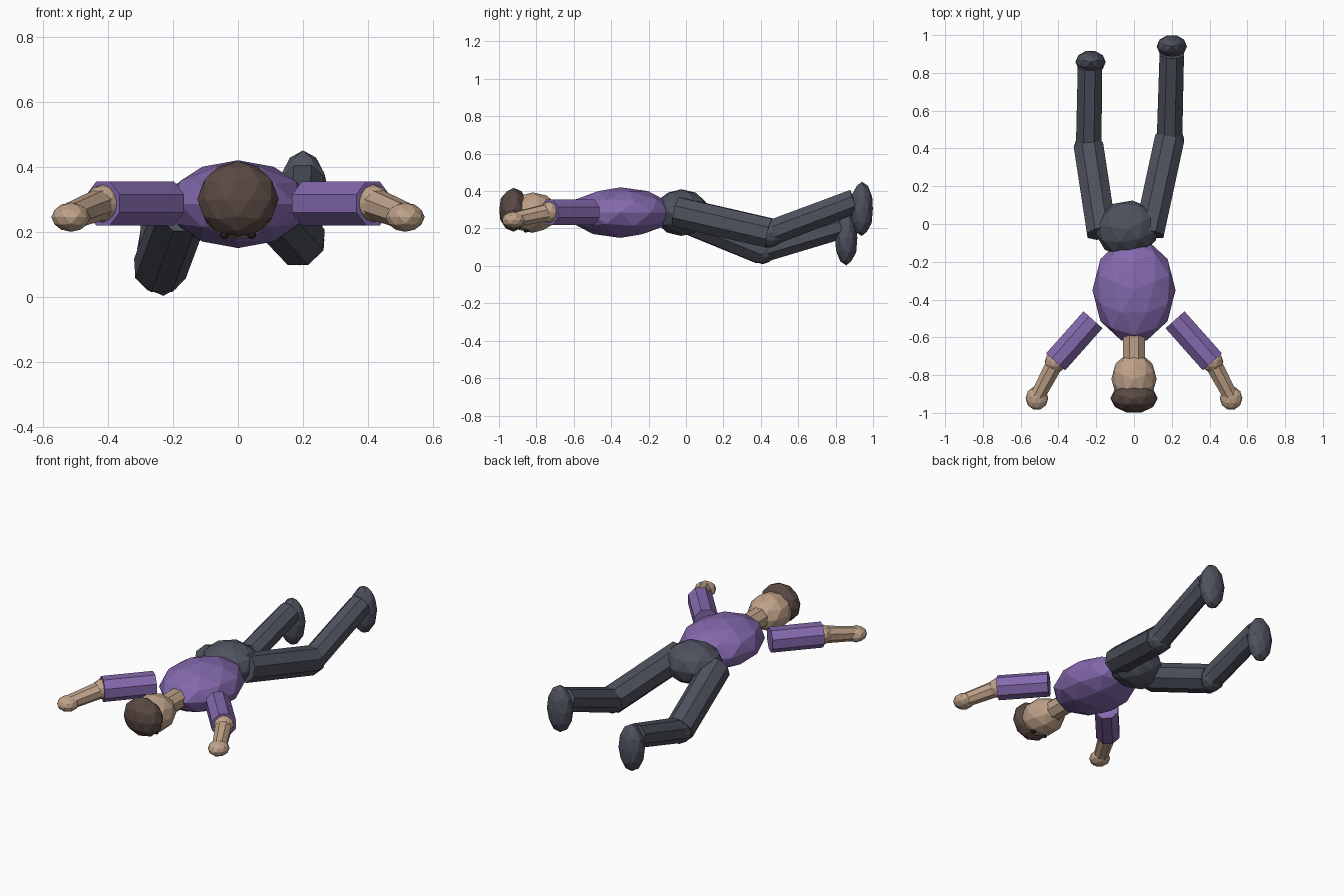
import bpy, bmesh
from math import radians
from mathutils import Matrix, Vector

cube = bpy.data.objects.get("Cube")
if cube:
    bpy.data.objects.remove(cube, do_unlink=True)


def material(name, rgb):
    m = bpy.data.materials.new(name)
    m.use_nodes = True
    m.diffuse_color = (*rgb, 1)
    m.node_tree.nodes["Principled BSDF"].inputs["Base Color"].default_value = (*rgb, 1)
    return m


PURPLE = material("purple_shirt", (0.23, 0.14, 0.42))
GREY = material("dark_grey_trousers", (0.076, 0.084, 0.11))
SKIN = material("skin", (0.52, 0.36, 0.25))
BROWN = material("brown_hair", (0.10, 0.066, 0.056))
DARK = material("dark_eye", (0.02, 0.016, 0.014))


def finish(name, bm, mat):
    mesh = bpy.data.meshes.new(name)
    bm.to_mesh(mesh)
    bm.free()
    mesh.materials.append(mat)
    obj = bpy.data.objects.new(name, mesh)
    bpy.context.collection.objects.link(obj)
    return obj


def ball(name, centre, radii, mat, turn=0):
    """Faceted ellipsoid."""
    bm = bmesh.new()
    bmesh.ops.create_icosphere(bm, subdivisions=2, radius=1)
    bm.transform(Matrix.Translation(centre) @ Matrix.Rotation(radians(turn), 4, "Z")
                 @ Matrix.Diagonal((*radii, 1)) @ Matrix.Rotation(radians(90), 4, "Z"))
    return finish(name, bm, mat)


def limb(name, start, end, r1, r2, mat):
    """Eight-sided rod between two points, with a flat side up."""
    a, b = Vector(start), Vector(end)
    d = b - a
    bm = bmesh.new()
    bmesh.ops.create_cone(bm, cap_ends=True, segments=8, radius1=r1, radius2=r2, depth=d.length)
    bm.transform(Matrix.Translation((a + b) / 2) @ d.to_track_quat("Z", "Y").to_matrix().to_4x4()
                 @ Matrix.Rotation(radians(22.5), 4, "Z"))
    return finish(name, bm, mat)


# Trunk and head
ball("torso", (0, -0.35, 0.285), (0.22, 0.28, 0.135), PURPLE)
ball("pelvis", (-0.035, -0.025, 0.285), (0.17, 0.15, 0.125), GREY, 10)
limb("neck", (0, -0.58, 0.285), (0, -0.73, 0.285), 0.063, 0.063, SKIN)
ball("head", (0, -0.82, 0.285), (0.12, 0.14, 0.108), SKIN)
ball("hair", (0, -0.922, 0.3), (0.125, 0.08, 0.117), BROWN)

# Arms and eyes, mirrored
for side, s in (("left", 1), ("right", -1)):
    elbow = (s * 0.415, -0.73, 0.287)
    wrist = (s * 0.51, -0.91, 0.25)
    ball(side + "_eye", (s * 0.042, -0.855, 0.19), (0.014, 0.014, 0.012), DARK)
    limb(side + "_sleeve", (s * 0.217, -0.507, 0.287), elbow, 0.073, 0.073, PURPLE)
    ball(side + "_elbow", elbow, (0.058, 0.058, 0.058), SKIN)
    limb(side + "_forearm", elbow, wrist, 0.05, 0.042, SKIN)
    ball(side + "_hand", (s * 0.514, -0.922, 0.245), (0.06, 0.063, 0.045), SKIN)

# Legs, each in its own pose: hip, knee, ankle, foot
poses = {
    "left": ((0.08, -0.05, 0.29), (0.188, 0.45, 0.175), (0.2, 0.9, 0.345), (0.2, 0.94, 0.305)),
    "right": ((-0.17, -0.05, 0.275), (-0.24, 0.41, 0.087), (-0.233, 0.83, 0.21), (-0.23, 0.857, 0.148)),
}
for side, (hip, knee, ankle, foot) in poses.items():
    limb(side + "_thigh", hip, knee, 0.085, 0.085, GREY)
    ball(side + "_knee", knee, (0.078, 0.078, 0.078), GREY)
    limb(side + "_shin", knee, ankle, 0.073, 0.07, GREY)
    ball(side + "_foot", foot, (0.08, 0.062, 0.145), GREY)
